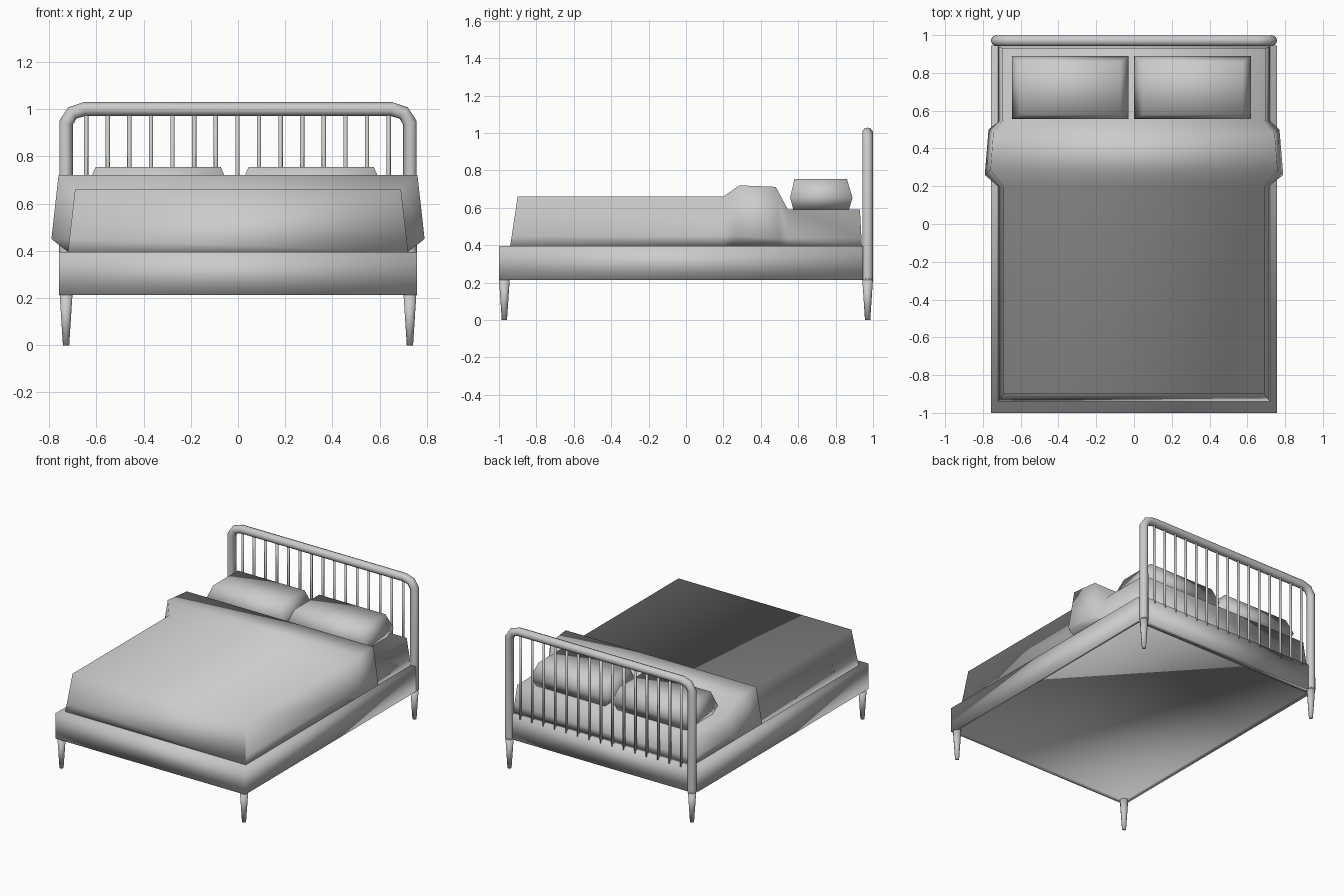
import bpy
import bmesh
from mathutils import Matrix

cube = bpy.data.objects.get("Cube")
if cube:
    bpy.data.objects.remove(cube, do_unlink=True)

GREY = (0.6, 0.6, 0.6, 1.0)
mat = bpy.data.materials.new("soft grey")
mat.use_nodes = True
mat.diffuse_color = GREY
mat.node_tree.nodes["Principled BSDF"].inputs["Base Color"].default_value = GREY


def finish(bm, name):
    """Turn a bmesh into a smooth shaded object."""
    bmesh.ops.recalc_face_normals(bm, faces=bm.faces)
    for f in bm.faces:
        f.smooth = True
    me = bpy.data.meshes.new(name)
    bm.to_mesh(me)
    bm.free()
    me.materials.append(mat)
    ob = bpy.data.objects.new(name, me)
    bpy.context.collection.objects.link(ob)
    return ob


def loft(rings, name):
    """Skin a list of equal point rings and cap both ends."""
    bm = bmesh.new()
    rows = [[bm.verts.new(p) for p in ring] for ring in rings]
    n = len(rows[0])
    for a, b in zip(rows, rows[1:]):
        for i in range(n):
            j = (i + 1) % n
            bm.faces.new((a[i], a[j], b[j], b[i]))
    bm.faces.new(rows[0])
    bm.faces.new(rows[-1])
    return finish(bm, name)


def rect(x0, x1, y0, y1, z):
    return [(x0, y0, z), (x1, y0, z), (x1, y1, z), (x0, y1, z)]


def cone(name, x, y, z0, z1, r0, r1, sides):
    bm = bmesh.new()
    place = Matrix.Translation((x, y, (z0 + z1) / 2))
    bmesh.ops.create_cone(bm, cap_ends=True, segments=sides, radius1=r0,
                          radius2=r1, depth=z1 - z0, matrix=place)
    return finish(bm, name)


# Bed frame with a shallow recess underneath
W, BOTTOM, TOP = 0.757, 0.213, 0.395
loft([rect(-W + 0.02, W - 0.02, -0.98, 0.93, BOTTOM + 0.015),
      rect(-W + 0.02, W - 0.02, -0.98, 0.93, BOTTOM),
      rect(-W, W, -1, 0.945, BOTTOM),
      rect(-W, W, -1, 0.945, TOP)], "bed_frame")
loft([rect(-0.73, 0.73, 0.94, 0.978, BOTTOM),
      rect(-0.73, 0.73, 0.94, 0.978, TOP)], "head_rail")

# Tapered legs
for side, sx in (("left", 1), ("right", -1)):
    for end, y in (("front", -0.971), ("back", 0.971)):
        cone(f"{end}_{side}_leg", sx * 0.728, y, 0, BOTTOM + 0.01, 0.014, 0.029, 10)

# Headboard hoop: one tube up, across and down
half = [(0.728, BOTTOM), (0.728, 0.942), (0.701, 0.984), (0.65, 1.0)]
path = half + [(-x, z) for x, z in reversed(half)]
curve = bpy.data.curves.new("headboard_hoop", "CURVE")
curve.dimensions = "3D"
curve.bevel_depth = 0.0295
curve.bevel_resolution = 3
curve.use_fill_caps = True
spline = curve.splines.new("POLY")
spline.points.add(len(path) - 1)
for p, (x, z) in zip(spline.points, path):
    p.co = (x, 0.9705, z, 1)
spline.use_smooth = True
curve.materials.append(mat)
hoop = bpy.data.objects.new("headboard_hoop", curve)
bpy.context.collection.objects.link(hoop)

# Headboard spindles
for i in range(15):
    cone(f"spindle_{i + 1}", -0.643 + i * 0.0915, 0.971, TOP - 0.02, 0.99,
         0.009, 0.009, 8)

# Mattress and cover, with the folded part flaring over the sides
# station: y base, y low, y top, x low, z low, x top, z top
stations = [
    (-0.94, -0.93, -0.90, 0.714, 0.45, 0.69, 0.66),
    (0.20, 0.20, 0.20, 0.714, 0.45, 0.69, 0.66),
    (0.25, 0.26, 0.285, 0.79, 0.45, 0.76, 0.72),
    (0.50, 0.50, 0.48, 0.77, 0.435, 0.745, 0.712),
    (0.545, 0.545, 0.545, 0.714, 0.44, 0.695, 0.59),
    (0.94, 0.938, 0.93, 0.714, 0.44, 0.695, 0.59),
]
rings = []
for yb, yl, yt, xl, zl, xt, zt in stations:
    right = [(-0.72, yb, TOP), (-xl, yl, zl), (-xt, yt, zt)]
    rings.append(right + [(-x, y, z) for x, y, z in reversed(right)])
loft(rings, "mattress_and_cover")

# Pillows
for side, cx in (("left", 0.31), ("right", -0.338)):
    loft([rect(cx - 0.27, cx + 0.27, 0.575, 0.87, 0.585),
          rect(cx - 0.309, cx + 0.309, 0.557, 0.89, 0.655),
          rect(cx - 0.265, cx + 0.265, 0.58, 0.86, 0.755)], f"{side}_pillow")
